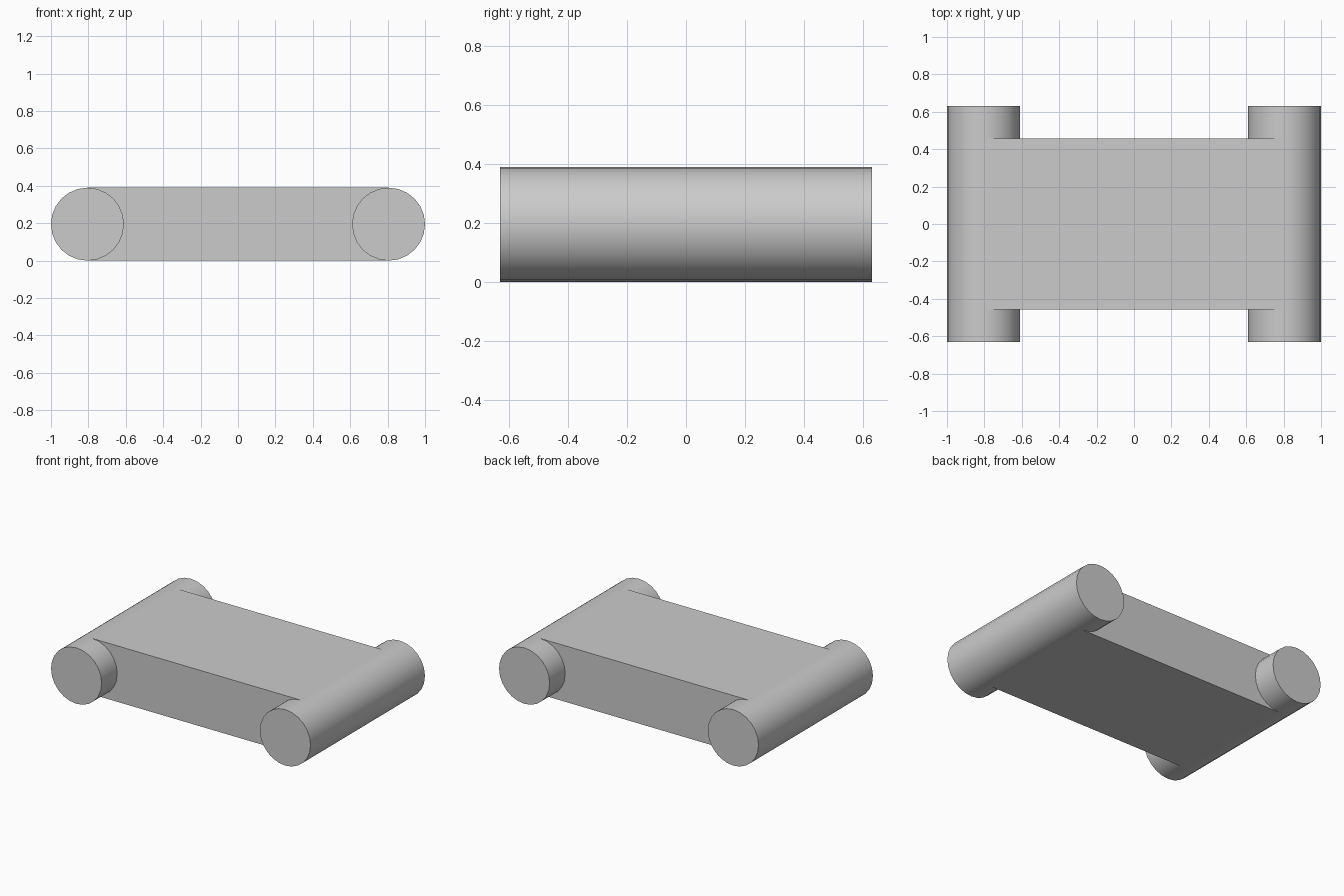
import bpy
import math

cube = bpy.data.objects.get("Cube")
if cube:
    bpy.data.objects.remove(cube, do_unlink=True)

RADIUS = 0.195
ROLLER_X = 1 - RADIUS
ROLLER_LENGTH = 1.26
SLAB_DEPTH = 0.915

grey = bpy.data.materials.new("light_grey")
grey.use_nodes = True
colour = (0.6, 0.6, 0.6, 1)
grey.diffuse_color = colour
grey.node_tree.nodes["Principled BSDF"].inputs["Base Color"].default_value = colour


def finish(name):
    obj = bpy.context.object
    obj.name = name
    obj.data.materials.append(grey)
    return obj


# End rollers, lying front to back
for name, side in (("left_roller", 1), ("right_roller", -1)):
    bpy.ops.mesh.primitive_cylinder_add(
        vertices=24, radius=RADIUS, depth=ROLLER_LENGTH,
        location=(side * ROLLER_X, 0, RADIUS), rotation=(math.pi / 2, 0, 0))
    finish(name)
    bpy.ops.object.shade_smooth_by_angle(angle=math.radians(30))

# Flat slab joining the roller axes
bpy.ops.mesh.primitive_cube_add(size=1, location=(0, 0, RADIUS))
slab = finish("centre_slab")
slab.scale = (2 * ROLLER_X, SLAB_DEPTH, 2 * RADIUS)
bpy.ops.object.transform_apply(location=False, rotation=False, scale=True)
